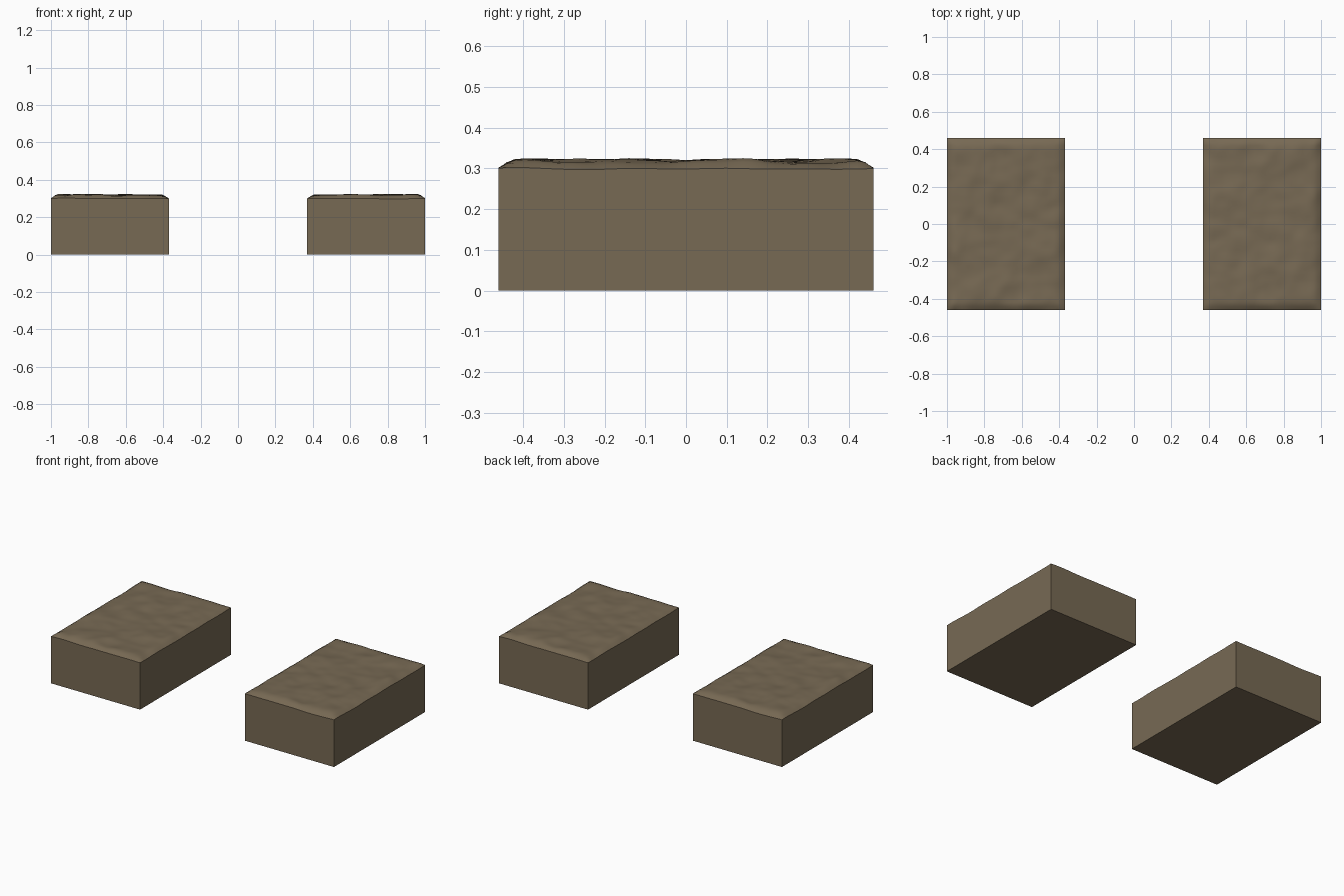
import bpy, bmesh, math
from mathutils import Vector, noise

if "Cube" in bpy.data.objects:
    bpy.data.objects.remove(bpy.data.objects["Cube"])

HX, HY = 0.315, 0.46      # half width and half depth of one block
NX, NY = 32, 46           # grid cells on the uneven top

earth = bpy.data.materials.new("earth_brown")
earth.diffuse_color = (0.185, 0.142, 0.088, 1)
earth.use_nodes = True
earth.node_tree.nodes["Principled BSDF"].inputs["Base Color"].default_value = earth.diffuse_color


def top_height(x, y):
    """Low rounded rim rising to a gently lumpy top."""
    d = min(HX - abs(x), HY - abs(y))
    t = min(max(d / 0.05, 0), 1)
    rise = t * (2 - t)
    rim = 0.299 + 0.005 * noise.noise(Vector((x * 6, y * 6, 3.1)))
    lumps = 0.009 * noise.noise(Vector((x * 10, y * 10, 7.7)))
    lumps += 0.003 * noise.noise(Vector((x * 20, y * 20, 1.3)))
    return rim + rise * (0.019 + lumps)


def make_block(name, cx, turn):
    bm = bmesh.new()
    # uneven top surface
    bmesh.ops.create_grid(bm, x_segments=NX, y_segments=NY, size=1)
    for v in bm.verts:
        x, y = v.co.x * HX, v.co.y * HY
        v.co = (x, y, top_height(x, y))
    # straight sides and flat base
    rim = [e for e in bm.edges if e.is_boundary]
    out = bmesh.ops.extrude_edge_only(bm, edges=rim)["geom"]
    for v in out:
        if isinstance(v, bmesh.types.BMVert):
            v.co.z = 0
    base = [e for e in bm.edges if e.is_boundary]
    bmesh.ops.contextual_create(bm, geom=base)
    bmesh.ops.recalc_face_normals(bm, faces=bm.faces)
    mesh = bpy.data.meshes.new(name)
    bm.to_mesh(mesh)
    bm.free()
    mesh.materials.append(earth)
    ob = bpy.data.objects.new(name, mesh)
    bpy.context.collection.objects.link(ob)
    ob.location.x = cx
    ob.rotation_euler.z = turn
    bpy.ops.object.select_all(action='DESELECT')
    ob.select_set(True)
    bpy.context.view_layer.objects.active = ob
    bpy.ops.object.shade_smooth_by_angle(angle=math.radians(40))


# the two blocks are the same piece, one turned half round
make_block("right_earth_block", 1 - HX, 0)
make_block("left_earth_block", HX - 1, math.pi)
